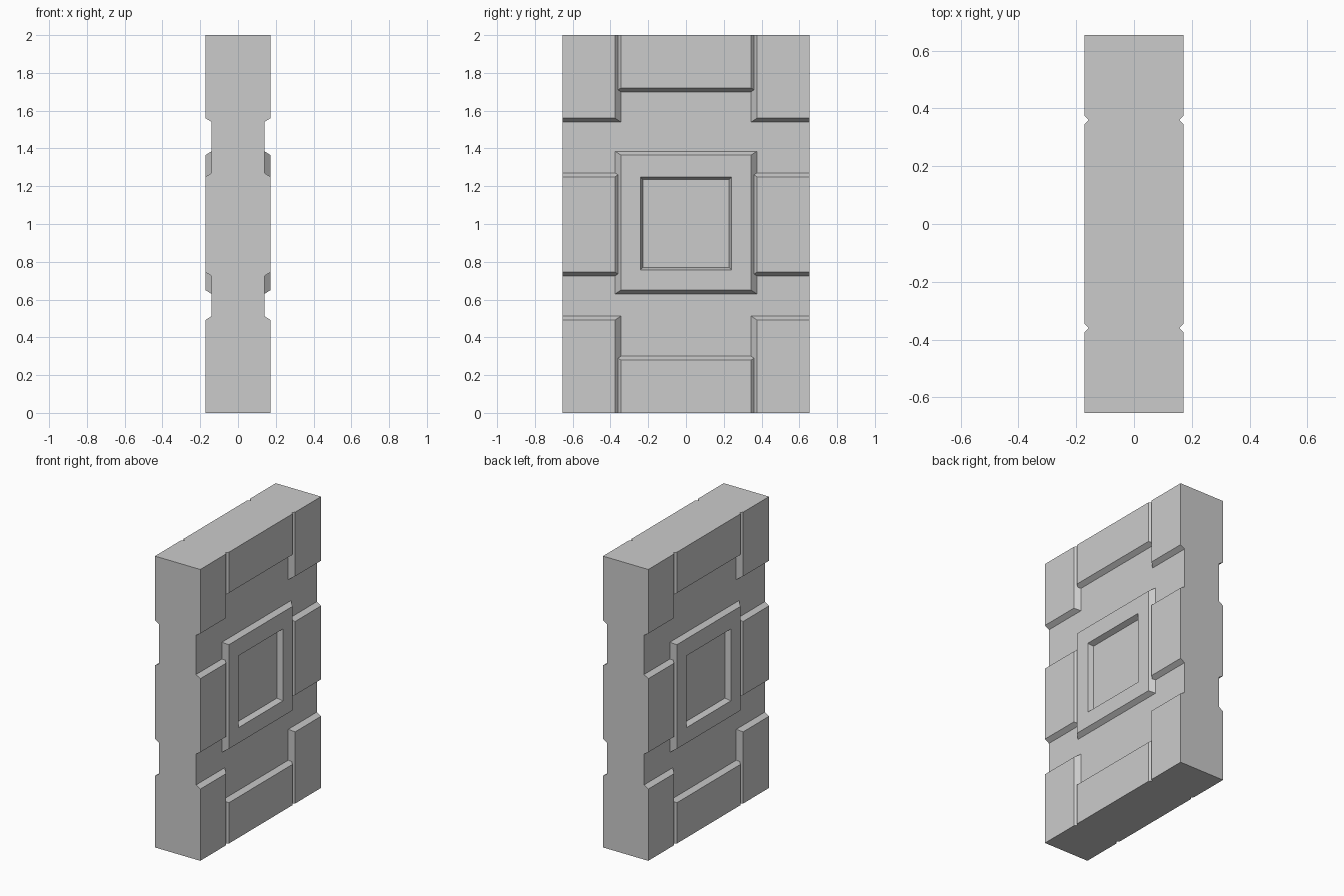
import bpy
import bmesh

if "Cube" in bpy.data.objects:
    bpy.data.objects.remove(bpy.data.objects["Cube"], do_unlink=True)

HALF_W, HALF_D, HEIGHT = 0.172, 0.655, 2.0   # overall slab
CORE, SUNK = 0.14, 0.13                      # recessed surface, panel root
BEVEL_Y, BEVEL_Z = 0.03, 0.02                # sloped panel borders
OVER = 0.2                                   # overshoot, trimmed at the end

stone = bpy.data.materials.new("grey stone")
stone.use_nodes = True
stone.diffuse_color = (0.6, 0.6, 0.6, 1)
bsdf = next(n for n in stone.node_tree.nodes if n.type == "BSDF_PRINCIPLED")
bsdf.inputs["Base Color"].default_value = stone.diffuse_color


def frustum(name, xa, ra, xb, rb):
    """Solid between rectangle ra at x = xa and rb at x = xb; (y0, y1, z0, z1)."""
    bm = bmesh.new()
    rings = []
    for x, (y0, y1, z0, z1) in ((xa, ra), (xb, rb)):
        rings.append([bm.verts.new((x, y, z)) for y, z in
                      ((y0, z0), (y1, z0), (y1, z1), (y0, z1))])
    a, b = rings
    bm.faces.new(a)
    bm.faces.new(b)
    for i in range(4):
        j = (i + 1) % 4
        bm.faces.new((a[i], a[j], b[j], b[i]))
    bmesh.ops.recalc_face_normals(bm, faces=bm.faces)
    mesh = bpy.data.meshes.new(name)
    bm.to_mesh(mesh)
    bm.free()
    mesh.materials.append(stone)
    obj = bpy.data.objects.new(name, mesh)
    bpy.context.scene.collection.objects.link(obj)
    return obj


def grow(rect, k):
    y0, y1, z0, z1 = rect
    return (y0 - k * BEVEL_Y, y1 + k * BEVEL_Y, z0 - k * BEVEL_Z, z1 + k * BEVEL_Z)


def combine(target, tool, operation):
    mod = target.modifiers.new(operation, "BOOLEAN")
    mod.operation = operation
    mod.solver = "EXACT"
    mod.object = tool
    bpy.context.view_layer.objects.active = target
    bpy.ops.object.modifier_apply(modifier=mod.name)
    bpy.data.objects.remove(tool, do_unlink=True)


# Oversized core whose faces are the recessed ground
outer = (-HALF_D - OVER, HALF_D + OVER, -OVER, HEIGHT + OVER)
slab = frustum("carved_slab", -CORE, outer, CORE, outer)

# Raised panel outlines
IN, OUT, END = 0.345, 0.375, HALF_D + OVER
panels = [
    (-IN, IN, 0.65, 1.365),               # central frame
    (-IN, IN, -OVER, 0.28),               # bottom middle
    (-IN, IN, 1.72, HEIGHT + OVER),       # top middle
]
for y0, y1 in ((-END, -OUT), (OUT, END)):
    panels += [
        (y0, y1, -OVER, 0.492),           # lower corner
        (y0, y1, 0.745, 1.25),            # side block
        (y0, y1, 1.56, HEIGHT + OVER),    # upper corner
    ]

# Same panels and sunken square on both broad faces
slope = (HALF_W - SUNK) / (HALF_W - CORE)
for s in (-1, 1):
    for rect in panels:
        combine(slab, frustum("panel", s * SUNK, grow(rect, slope), s * HALF_W, rect), "UNION")
    floor = (-0.228, 0.228, 0.77, 1.235)
    mouth = (-0.252, 0.252, 0.745, 1.26)
    combine(slab, frustum("hollow", s * 0.136, floor, s * 0.2, mouth), "DIFFERENCE")

# Trim the overshoot to the flat outer edges
trim = (-HALF_D, HALF_D, 0, HEIGHT)
combine(slab, frustum("trim", -1, trim, 1, trim), "INTERSECT")

# One clean material slot
slab.data.materials.clear()
slab.data.materials.append(stone)
for poly in slab.data.polygons:
    poly.material_index = 0
    poly.use_smooth = False
